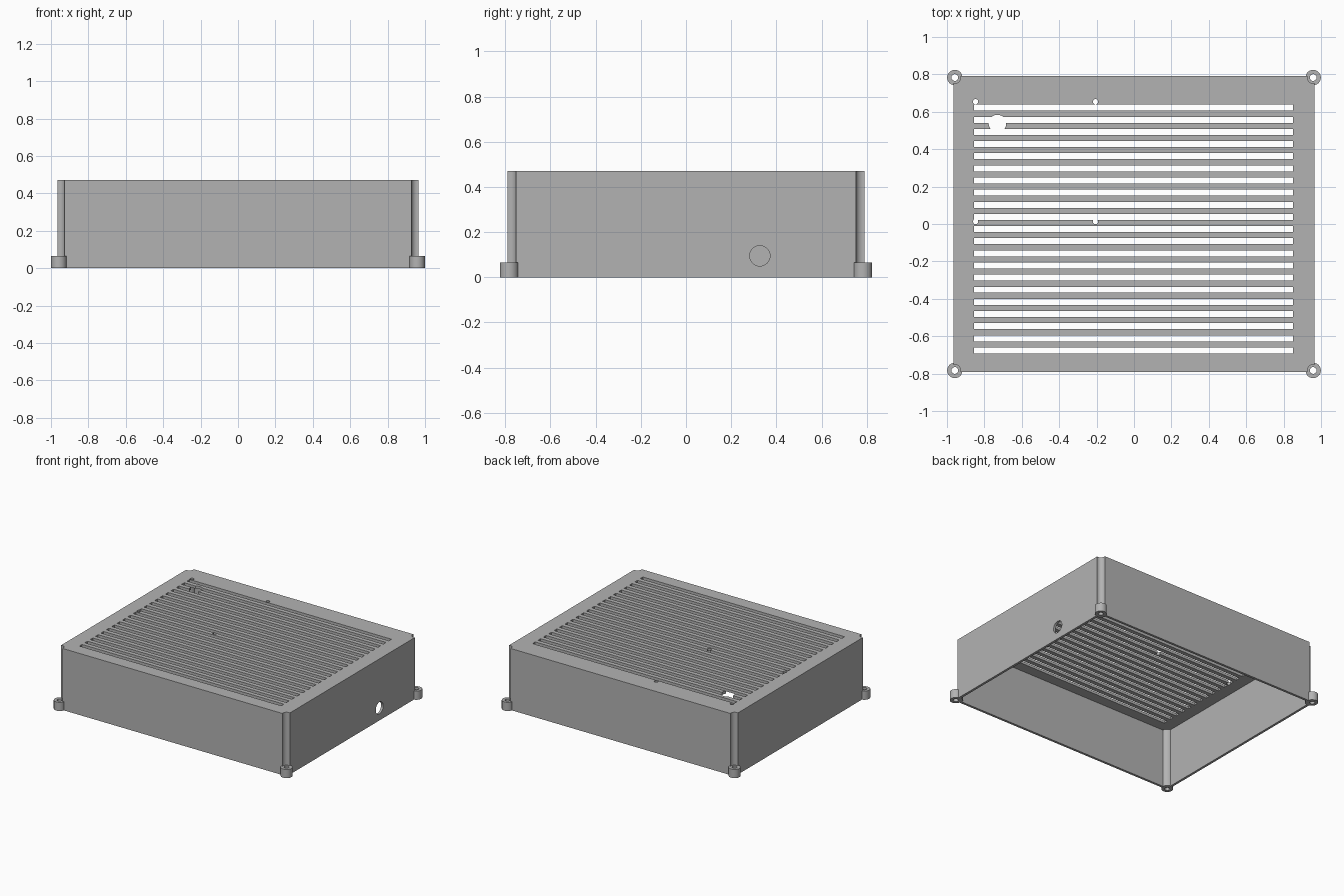
import bpy, bmesh
from math import sqrt, atan2, cos, sin, pi
from mathutils import Matrix

cube = bpy.data.objects.get("Cube")
if cube:
    bpy.data.objects.remove(cube, do_unlink=True)

HALF_X, HALF_Y, HEIGHT = 0.966, 0.791, 0.47
WALL, ROOF = 0.018, 0.02
BOSS_X, BOSS_Y, BOSS_R, BOSS_H = 0.958, 0.783, 0.041, 0.066
NOTCH_R, SCREW_R = 0.031, 0.018

grey = bpy.data.materials.new("plain_grey")
grey.use_nodes = True
grey.diffuse_color = (0.45, 0.45, 0.45, 1)
grey.node_tree.nodes["Principled BSDF"].inputs["Base Color"].default_value = grey.diffuse_color


def make_object(name, bm):
    bmesh.ops.recalc_face_normals(bm, faces=bm.faces)
    mesh = bpy.data.meshes.new(name)
    bm.to_mesh(mesh)
    bm.free()
    mesh.materials.append(grey)
    obj = bpy.data.objects.new(name, mesh)
    bpy.context.collection.objects.link(obj)
    return obj


def notched_outline(hx, hy, radius, steps=10):
    """Rectangle whose corners are scooped out around the screw positions."""
    dx, dy = hx - BOSS_X, hy - BOSS_Y
    start = atan2(-sqrt(radius ** 2 - dx ** 2), dx)
    end = atan2(dy, -sqrt(radius ** 2 - dy ** 2)) - 2 * pi
    if end < -1.5 * pi:
        end += 2 * pi
    arc = []
    for i in range(steps + 1):
        a = start + (end - start) * i / steps
        arc.append((BOSS_X + radius * cos(a), BOSS_Y + radius * sin(a)))
    points = []
    for sx, sy in ((1, 1), (-1, 1), (-1, -1), (1, -1)):
        corner = [(x * sx, y * sy) for x, y in arc]
        points += corner if sx * sy > 0 else corner[::-1]
    return points


def prism(name, points, z0, z1):
    bm = bmesh.new()
    face = bm.faces.new([bm.verts.new((x, y, z0)) for x, y in points])
    out = bmesh.ops.extrude_face_region(bm, geom=[face])
    verts = [v for v in out["geom"] if isinstance(v, bmesh.types.BMVert)]
    bmesh.ops.translate(bm, verts=verts, vec=(0, 0, z1 - z0))
    return make_object(name, bm)


def add_cylinder(bm, radius, depth, matrix, sides=32):
    bmesh.ops.create_cone(bm, cap_ends=True, segments=sides, radius1=radius,
                          radius2=radius, depth=depth, matrix=matrix)


def select_only(obj):
    bpy.ops.object.select_all(action="DESELECT")
    obj.select_set(True)
    bpy.context.view_layer.objects.active = obj


def cut(obj, cutter):
    cutter.hide_render = True
    mod = obj.modifiers.new("cut", "BOOLEAN")
    mod.operation, mod.solver, mod.object = "DIFFERENCE", "EXACT", cutter
    select_only(obj)
    bpy.ops.object.modifier_apply(modifier=mod.name)
    bpy.data.objects.remove(cutter, do_unlink=True)


# Open-bottomed cover with scooped corners
cover = prism("cover", notched_outline(HALF_X, HALF_Y, NOTCH_R), 0, HEIGHT)
cavity = notched_outline(HALF_X - WALL, HALF_Y - WALL, NOTCH_R + WALL)
cut(cover, prism("cavity_cutter", cavity, -0.1, HEIGHT - ROOF))

# Ventilation slots
bm = bmesh.new()
for i in range(21):
    place = Matrix.Translation((-0.003, 0.622 - 0.0649 * i, HEIGHT))
    bmesh.ops.create_cube(bm, size=1, matrix=place @ Matrix.Diagonal((1.704, 0.032, 0.2, 1)))
cut(cover, make_object("slot_cutter", bm))

# Mounting holes and cable hole in the roof, round port in the side wall
bm = bmesh.new()
for x in (-0.847, -0.206):
    for y in (0.654, 0.013):
        add_cylinder(bm, 0.014, 0.2, Matrix.Translation((x, y, HEIGHT)), 20)
add_cylinder(bm, 0.047, 0.2, Matrix.Translation((-0.73, 0.537, HEIGHT)))
add_cylinder(bm, 0.045, 0.2, Matrix.Translation((HALF_X, 0.327, 0.095)) @ Matrix.Rotation(pi / 2, 4, "Y"))
cut(cover, make_object("hole_cutter", bm))
parts = [cover]

# Screw bosses at the four corners
for sx, side in ((1, "left"), (-1, "right")):
    for sy, end in ((-1, "front"), (1, "back")):
        bm = bmesh.new()
        rings = []
        for radius, z in ((BOSS_R, 0), (BOSS_R, BOSS_H), (SCREW_R, BOSS_H), (SCREW_R, 0)):
            rings.append([bm.verts.new((sx * BOSS_X + radius * cos(2 * pi * k / 32),
                                        sy * BOSS_Y + radius * sin(2 * pi * k / 32), z))
                          for k in range(32)])
        for a, b in zip(rings, rings[1:] + rings[:1]):
            for k in range(32):
                n = (k + 1) % 32
                bm.faces.new((a[k], a[n], b[n], b[k]))
        parts.append(make_object(f"screw_boss_{end}_{side}", bm))

for obj in parts:
    select_only(obj)
    bpy.ops.object.shade_smooth_by_angle(angle=pi / 6)
